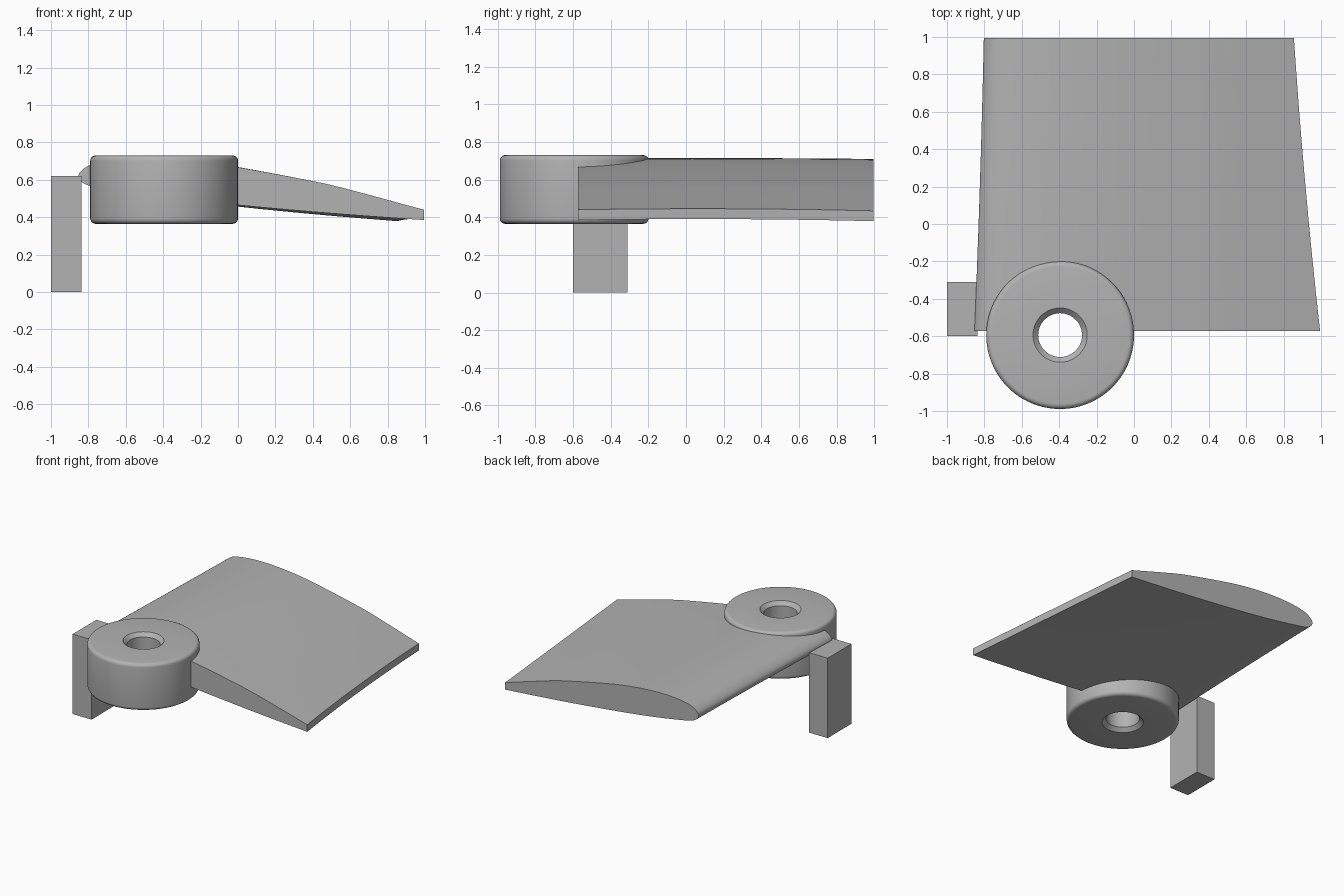
import bpy, bmesh, math
from mathutils import Matrix

cube = bpy.data.objects.get("Cube")
if cube:
    bpy.data.objects.remove(cube, do_unlink=True)

grey = bpy.data.materials.new("plain grey")
grey.use_nodes = True
COLOUR = (0.45, 0.45, 0.45, 1)
grey.diffuse_color = COLOUR
grey.node_tree.nodes["Principled BSDF"].inputs["Base Color"].default_value = COLOUR

HUB = (-0.395, -0.594)


def finish(name, bm):
    """Turn a bmesh into a grey object with smooth curves and sharp edges."""
    bmesh.ops.recalc_face_normals(bm, faces=bm.faces)
    mesh = bpy.data.meshes.new(name)
    bm.to_mesh(mesh)
    bm.free()
    mesh.materials.append(grey)
    ob = bpy.data.objects.new(name, mesh)
    bpy.context.collection.objects.link(ob)
    return ob


def activate(ob):
    bpy.ops.object.select_all(action="DESELECT")
    ob.select_set(True)
    bpy.context.view_layer.objects.active = ob


def smooth(ob):
    activate(ob)
    bpy.ops.object.shade_smooth_by_angle(angle=math.radians(32))


def spline(points, u):
    """Smooth interpolation through a list of (u, z) points."""
    i = max(k for k in range(len(points) - 1) if points[k][0] <= u)

    def slope(k):
        a, b = points[max(k - 1, 0)], points[min(k + 1, len(points) - 1)]
        return (b[1] - a[1]) / (b[0] - a[0])
    (u0, z0), (u1, z1) = points[i], points[i + 1]
    h, t = u1 - u0, (u - u0) / (u1 - u0)
    return ((1 + 2 * t) * (1 - t) ** 2 * z0 + t * (1 - t) ** 2 * h * slope(i)
            + t * t * (3 - 2 * t) * z1 + t * t * (t - 1) * h * slope(i + 1))


# Hub: revolved ring with rounded outer rims and chamfered bore
def hub():
    low, high, outer, bore, cham, fil = 0.365, 0.73, 0.395, 0.117, 0.028, 0.028
    prof = [(bore, low + cham), (bore + cham, low)]
    for centre, start in ((low + fil, -90), (high - fil, 0)):
        for k in range(6):
            a = math.radians(start + 18 * k)
            prof.append((outer - fil + fil * math.cos(a), centre + fil * math.sin(a)))
    prof += [(bore + cham, high), (bore, high - cham)]
    bm = bmesh.new()
    count = 96
    rings = []
    for s in range(count):
        a = math.tau * s / count
        rings.append([bm.verts.new((HUB[0] + r * math.cos(a), HUB[1] + r * math.sin(a), z))
                      for r, z in prof])
    for s in range(count):
        p, q = rings[s], rings[(s + 1) % count]
        for k in range(len(prof)):
            n = (k + 1) % len(prof)
            bm.faces.new((p[k], q[k], q[n], p[n]))
    smooth(finish("hub", bm))


# Blade: cambered section lofted from front to back
def blade():
    # heights against the square root of the chord fraction, to round the nose
    top = [(0, .62), (.1, .652), (.19, .681), (.32, .704), (.45, .712), (.57, .700),
           (.68, .667), (.84, .583), (.92, .517), (1, .44)]
    bottom = [(0, .62), (.1, .588), (.19, .566), (.32, .545), (.45, .518),
              (.68, .465), (.84, .425), (1, .385)]
    steps, rows = 32, 16
    us = [k / steps for k in range(steps + 1)]
    loop = ([(u * u, spline(top, u)) for u in us]
            + [(u * u, spline(bottom, u)) for u in reversed(us[1:])])
    bm = bmesh.new()
    sections = []
    for r in range(rows + 1):
        t = r / rows
        y = -0.573 + 1.568 * t
        bow = 4 * t * (1 - t)
        lead = -0.853 + 0.05 * t + 0.004 * bow
        trail = 0.995 - 0.14 * t - 0.009 * bow
        lift = -0.006 * t + 0.008 * bow
        sections.append([bm.verts.new((lead + (trail - lead) * u, y, z + lift * u ** 0.5))
                         for u, z in loop])
    for a, b in zip(sections, sections[1:]):
        for k in range(len(loop)):
            n = (k + 1) % len(loop)
            bm.faces.new((a[k], a[n], b[n], b[k]))
    bm.faces.new(sections[0])
    bm.faces.new(sections[-1])
    ob = finish("blade", bm)

    # Keep the bore open where the blade runs into the hub
    cut = bmesh.new()
    bmesh.ops.create_cone(cut, cap_ends=True, segments=48, radius1=0.25, radius2=0.25,
                          depth=1, matrix=Matrix.Translation((*HUB, 0.55)))
    cutter = finish("bore_cutter", cut)
    cutter.hide_render = True
    mod = ob.modifiers.new("bore", "BOOLEAN")
    mod.operation, mod.solver, mod.object = "DIFFERENCE", "EXACT", cutter
    activate(ob)
    bpy.ops.object.modifier_apply(modifier=mod.name)
    bpy.data.objects.remove(cutter, do_unlink=True)
    smooth(ob)


# Post: plain upright block beside the leading edge
def post():
    bm = bmesh.new()
    bmesh.ops.create_cube(bm, size=1, matrix=Matrix.Translation((-0.918, -0.455, 0.31))
                          @ Matrix.Diagonal((0.162, 0.29, 0.62, 1)))
    finish("post", bm)


hub()
blade()
post()
